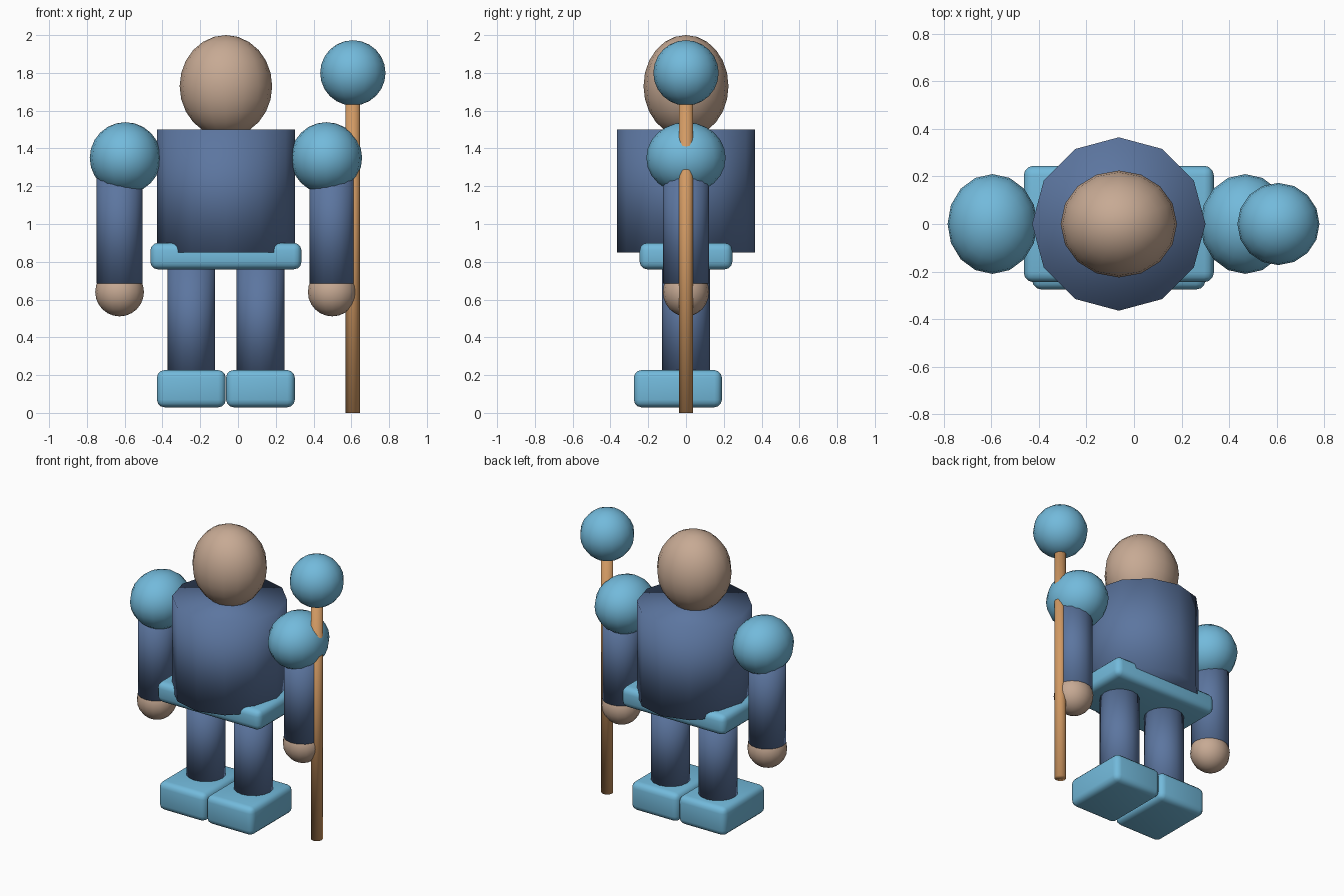
import bpy

cube = bpy.data.objects.get("Cube")
if cube:
    bpy.data.objects.remove(cube, do_unlink=True)

MID = -0.064  # centre line of the body


def material(name, rgb):
    m = bpy.data.materials.new(name)
    m.use_nodes = True
    m.diffuse_color = (*rgb, 1)
    bsdf = next(n for n in m.node_tree.nodes if n.type == "BSDF_PRINCIPLED")
    bsdf.inputs["Base Color"].default_value = (*rgb, 1)
    return m


SKY = material("light blue", (0.17, 0.49, 0.71))
NAVY = material("slate blue", (0.107, 0.18, 0.35))
SKIN = material("skin", (0.57, 0.4, 0.295))
WOOD = material("wood", (0.65, 0.325, 0.127))


def finish(name, mat, scale):
    o = bpy.context.object
    o.name = o.data.name = name
    o.scale = scale
    bpy.ops.object.transform_apply(location=False, rotation=False, scale=True)
    o.data.materials.append(mat)
    bpy.ops.object.shade_smooth()
    return o


def ball(name, mat, loc, radii):
    bpy.ops.mesh.primitive_uv_sphere_add(segments=16, ring_count=12, radius=1, location=loc)
    return finish(name, mat, radii)


def tube(name, mat, x, bottom, top, r, sides):
    bpy.ops.mesh.primitive_cylinder_add(
        vertices=sides, radius=1, depth=1, location=(x, 0, (bottom + top) / 2))
    return finish(name, mat, (r, r, top - bottom))


def rounded_box(name, mat, loc, size, bevel):
    bpy.ops.mesh.primitive_cube_add(size=1, location=loc)
    o = finish(name, mat, size)
    b = o.modifiers.new("rounded edges", "BEVEL")
    b.width = bevel
    b.segments = 3
    return o


# Head, torso and belt
ball("head", SKIN, (MID, 0, 1.73), (0.245, 0.225, 0.27))
tube("torso", NAVY, MID, 0.85, 1.5, 0.365, 12)
rounded_box("belt", SKY, (MID, 0, 0.83), (0.8, 0.49, 0.14), 0.04)

# Limbs on both sides
for side, s in (("right", -1), ("left", 1)):
    ball(side + "_shoulder", SKY, (MID + s * 0.532, 0, 1.35), (0.189, 0.21, 0.189))
    tube(side + "_arm", NAVY, MID + s * 0.563, 0.685, 1.3, 0.121, 16)
    ball(side + "_hand", SKIN, (MID + s * 0.563, 0, 0.64), (0.129, 0.122, 0.129))
    tube(side + "_leg", NAVY, MID + s * 0.183, 0.2, 0.78, 0.126, 16)
    rounded_box(side + "_foot", SKY, (MID + s * 0.183, -0.043, 0.128),
                (0.364, 0.466, 0.197), 0.04)

# Staff with its orb
tube("staff", WOOD, 0.608, 0, 1.7, 0.038, 12)
ball("staff_orb", SKY, (0.608, 0, 1.8), (0.173, 0.173, 0.173))
